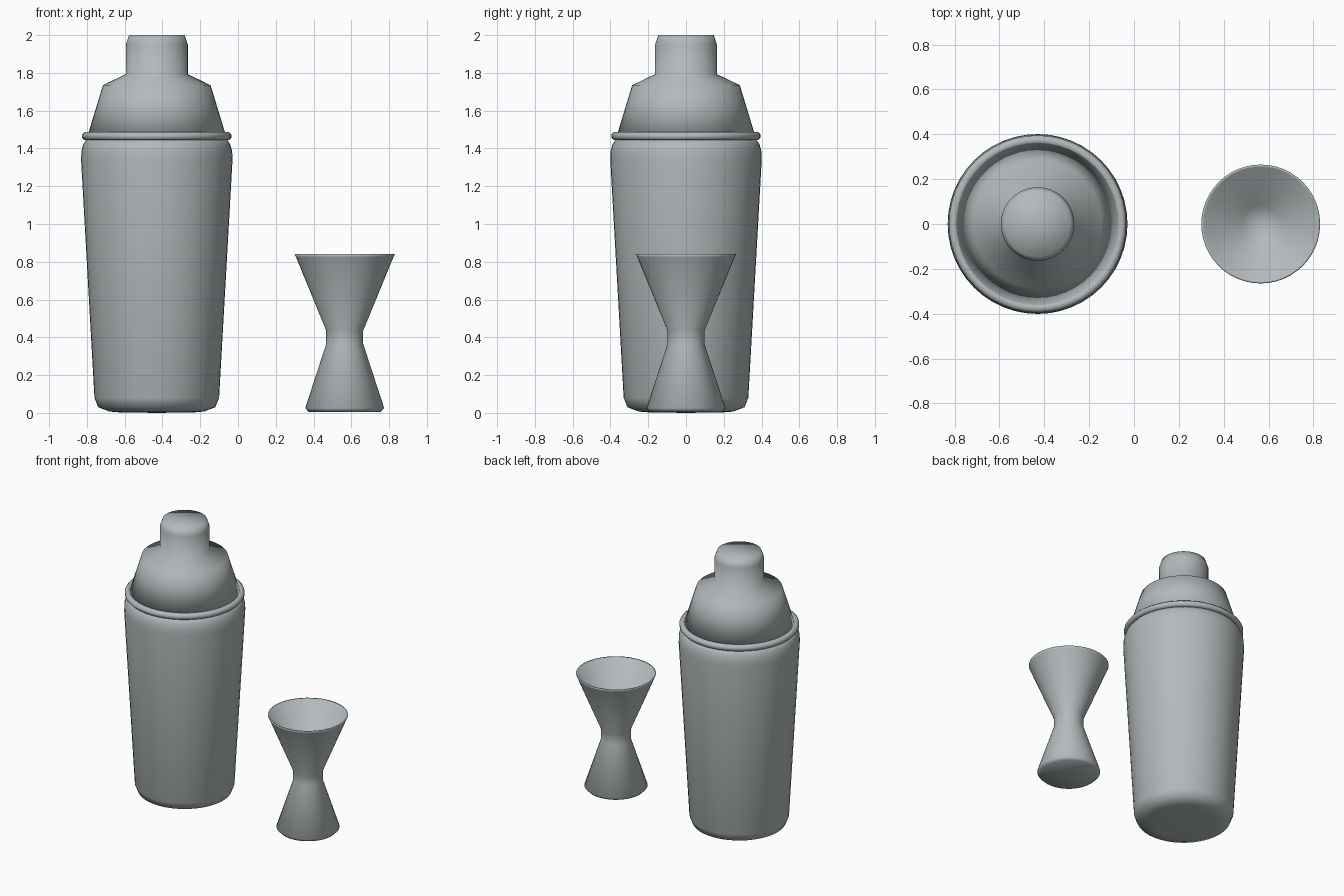
import bpy, bmesh, math

if "Cube" in bpy.data.objects:
    bpy.data.objects.remove(bpy.data.objects["Cube"])

steel = bpy.data.materials.new("brushed_steel")
steel.diffuse_color = (0.45, 0.49, 0.50, 1)
steel.use_nodes = True
steel.node_tree.nodes["Principled BSDF"].inputs["Base Color"].default_value = steel.diffuse_color


def lathe(name, profile, x, sides=48, closed=False):
    """Revolve (radius, z) points around a vertical axis; radius 0 makes a pole."""
    bm = bmesh.new()
    rings = []
    for r, z in profile:
        if r == 0:
            rings.append([bm.verts.new((0, 0, z))] * sides)
        else:
            rings.append([bm.verts.new((r * math.cos(2 * math.pi * i / sides),
                                        r * math.sin(2 * math.pi * i / sides), z))
                          for i in range(sides)])
    pairs = list(zip(rings, rings[1:]))
    if closed:
        pairs.append((rings[-1], rings[0]))
    for a, b in pairs:
        for i in range(sides):
            j = (i + 1) % sides
            corners = list(dict.fromkeys((a[i], a[j], b[j], b[i])))
            bm.faces.new(corners).smooth = True
    bmesh.ops.recalc_face_normals(bm, faces=bm.faces)
    mesh = bpy.data.meshes.new(name)
    bm.to_mesh(mesh)
    bm.free()
    mesh.materials.append(steel)
    obj = bpy.data.objects.new(name, mesh)
    obj.location.x = x
    bpy.context.collection.objects.link(obj)
    return obj


SHAKER_X, JIGGER_X = -0.43, 0.565

# Tapered tumbler with rounded foot and shoulder
lathe("shaker_body", [(0, 0), (0.2, 0.003), (0.25, 0.007), (0.31, 0.03), (0.33, 0.08),
                      (0.401, 1.34), (0.399, 1.385), (0.39, 1.42), (0.37, 1.45), (0, 1.45)],
      SHAKER_X)

# Rolled seam between tumbler and lid
bead = [(0.374 + 0.023 * math.cos(math.pi * (k + 0.5) / 4),
         1.465 + 0.023 * math.sin(math.pi * (k + 0.5) / 4)) for k in range(8)]
lathe("shaker_seam_ring", bead, SHAKER_X, closed=True)

# Strainer lid with shoulder and small cap
lathe("shaker_lid", [(0, 1.455), (0.37, 1.455), (0.285, 1.735), (0.164, 1.793),
                     (0.164, 1.95), (0.147, 2.0), (0, 2.0)], SHAKER_X)

# Double-cone measure with an open upper cup
lathe("jigger", [(0, 0.005), (0.19, 0.005), (0.209, 0.025), (0.098, 0.365), (0.098, 0.435),
                 (0.258, 0.825), (0.265, 0.84), (0.255, 0.84), (0.083, 0.44), (0, 0.44)],
      JIGGER_X)
